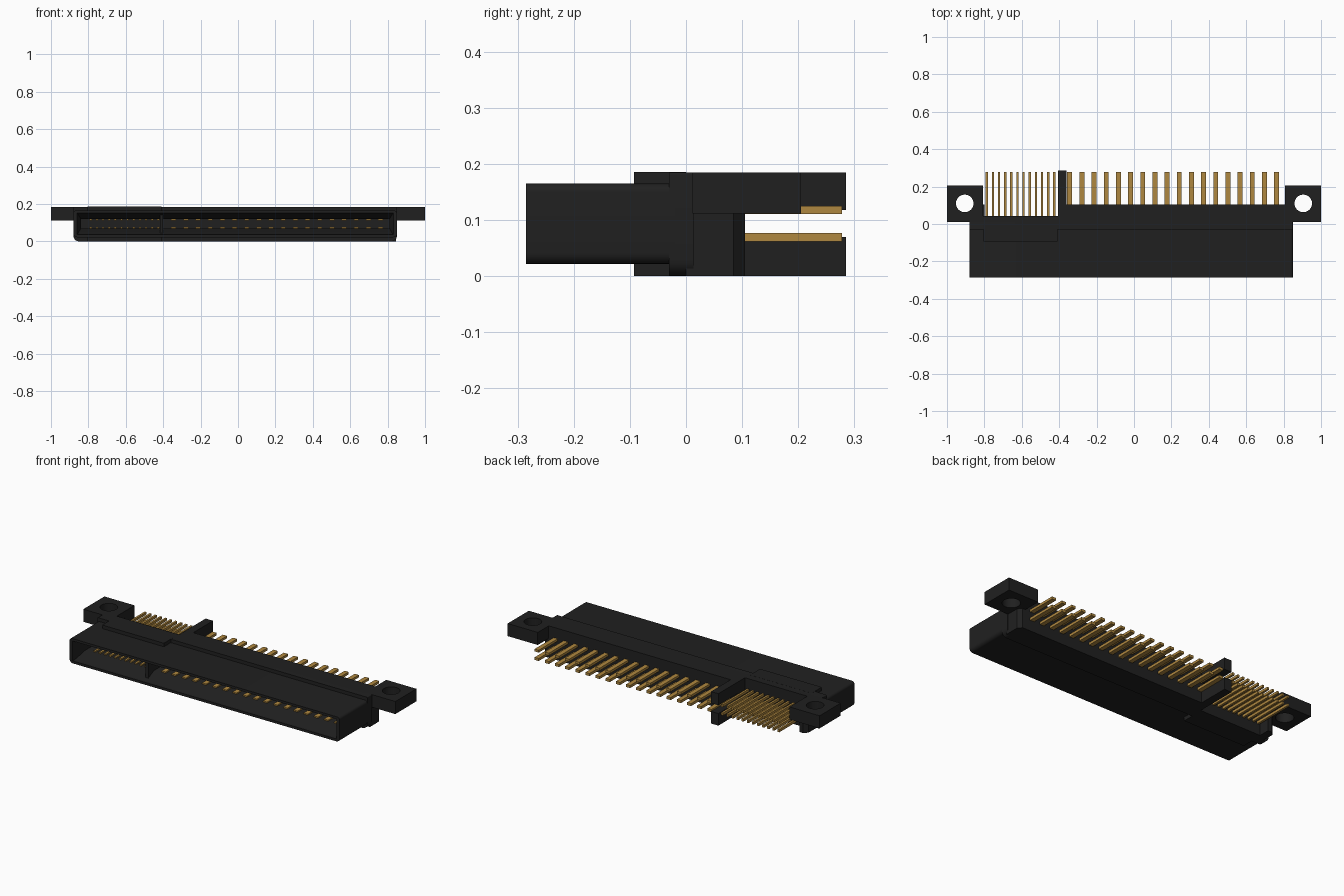
import bpy, bmesh, math

if "Cube" in bpy.data.objects:
    bpy.data.objects.remove(bpy.data.objects["Cube"])


def material(name, col):
    m = bpy.data.materials.new(name)
    m.diffuse_color = (*col, 1)
    m.use_nodes = True
    m.node_tree.nodes["Principled BSDF"].inputs["Base Color"].default_value = m.diffuse_color
    return m


BLACK = material("black plastic", (0.0145, 0.0145, 0.0145))
GOLD = material("gold contact", (0.43, 0.245, 0.05))


def finish(name, bm, mat):
    bmesh.ops.recalc_face_normals(bm, faces=bm.faces)
    me = bpy.data.meshes.new(name)
    bm.to_mesh(me)
    bm.free()
    me.materials.append(mat)
    ob = bpy.data.objects.new(name, me)
    bpy.context.collection.objects.link(ob)
    return ob


def add_box(bm, x0, x1, y0, y1, z0, z1):
    v = [bm.verts.new((x, y, z)) for x in (x0, x1) for y in (y0, y1) for z in (z0, z1)]
    for f in ((0, 1, 3, 2), (4, 6, 7, 5), (0, 4, 5, 1), (2, 3, 7, 6), (0, 2, 6, 4), (1, 5, 7, 3)):
        bm.faces.new([v[i] for i in f])


def boxes(name, mat, *dims):
    bm = bmesh.new()
    for d in dims:
        add_box(bm, *d)
    return finish(name, bm, mat)


def loft(name, mat, rings):
    bm = bmesh.new()
    vs = [[bm.verts.new(p) for p in r] for r in rings]
    n = len(vs[0])
    for a, b in zip(vs, vs[1:]):
        for i in range(n):
            bm.faces.new((a[i], a[(i + 1) % n], b[(i + 1) % n], b[i]))
    bm.faces.new(vs[0])
    bm.faces.new(vs[-1])
    return finish(name, bm, mat)


def round_ring(y, x0, x1, z0, z1, rb, rt):
    """Rectangle in XZ with separately rounded bottom and top corners."""
    pts = []
    for cx, cz, r, a0 in ((x1, z0, rb, -90), (x1, z1, rt, 0), (x0, z1, rt, 90), (x0, z0, rb, 180)):
        ox = cx - r if cx == x1 else cx + r
        oz = cz + r if cz == z0 else cz - r
        for k in range(6):
            a = math.radians(a0 + 18 * k)
            pts.append((ox + r * math.cos(a), y, oz + r * math.sin(a)))
    return pts


def rect_ring(y, x0, x1, z0, z1):
    return [(x0, y, z0), (x1, y, z0), (x1, y, z1), (x0, y, z1)]


def cut(ob, cutter):
    m = ob.modifiers.new("cut", 'BOOLEAN')
    m.operation, m.object, m.solver = 'DIFFERENCE', cutter, 'EXACT'
    bpy.context.view_layer.objects.active = ob
    bpy.ops.object.modifier_apply(modifier=m.name)
    bpy.data.objects.remove(cutter)


def smooth(ob):
    bpy.ops.object.select_all(action='DESELECT')
    ob.select_set(True)
    bpy.context.view_layer.objects.active = ob
    bpy.ops.object.shade_smooth_by_angle(angle=math.radians(30))


# Front shell with funnel-shaped card slot
shell = loft("front_shell", BLACK, [round_ring(y, -0.88, 0.85, 0.022, 0.165, 0.02, 0.015)
                                    for y in (-0.285, -0.02)])
cut(shell, loft("slot_cutter", BLACK, [
    rect_ring(-0.30, -0.862, 0.832, 0.034, 0.153),
    rect_ring(-0.26, -0.857, 0.827, 0.04, 0.148),
    rect_ring(-0.20, -0.84, 0.81, 0.07, 0.119),
    rect_ring(-0.035, -0.84, 0.81, 0.07, 0.119)]))
smooth(shell)
boxes("slot_key", BLACK, (-0.418, -0.4, -0.25, -0.03, 0.045, 0.142))

# Collar behind the shell, rounded at the bottom
collar = loft("collar", BLACK, [round_ring(y, -0.88, 0.85, 0, 0.185, 0.03, 0.004)
                                for y in (-0.03, 0.013)])
smooth(collar)

# Raised pads over and under the signal contacts
boxes("signal_pads", BLACK, (-0.805, -0.41, -0.093, 0.0, 0.16, 0.1855),
      (-0.805, -0.41, -0.093, 0.0, 0, 0.027))

# Rear blocks: deep behind power contacts, shallow behind signal contacts
boxes("rear_blocks", BLACK, (-0.38, 0.81, 0.0, 0.105, 0, 0.185),
      (-0.82, -0.38, 0.0, 0.042, 0, 0.185))

# Slotted divider between the two groups
boxes("divider", BLACK, (-0.407, -0.36, 0.03, 0.285, 0.118, 0.185),
      (-0.407, -0.36, 0.03, 0.285, 0, 0.07),
      (-0.407, -0.36, 0.03, 0.105, 0.07, 0.118))

for side, label in ((-1, "left"), (1, "right")):
    # Chamfered neck below the ear
    outline = [(0.80, 0.0), (0.845, 0.0), (0.845, 0.085), (0.825, 0.105), (0.80, 0.105)]
    loft(label + "_neck", BLACK, [[(side * x, y, z) for x, y in outline] for z in (0, 0.15)])
    # Mounting ear with screw hole
    ear = boxes(label + "_ear", BLACK,
                tuple(sorted((side * 0.807, side * 1.0))) + (0.012, 0.205, 0.112, 0.185))
    circle = [(side * 0.905 + 0.047 * math.cos(t * math.tau / 32),
               0.11 + 0.047 * math.sin(t * math.tau / 32)) for t in range(32)]
    cut(ear, loft("hole_cutter", BLACK, [[(x, y, z) for x, y in circle] for z in (0.05, 0.25)]))
    smooth(ear)

# Two rows of contacts running through the housing
ROWS = ((0.062, 0.077), (0.111, 0.125))
for name, x0, pitch, count, w in (("power_contacts", -0.344, 0.0651, 18, 0.026),
                                  ("signal_contacts", -0.787, 0.0328, 12, 0.012)):
    boxes(name, GOLD, *[(x0 + i * pitch - w / 2, x0 + i * pitch + w / 2, -0.19, 0.278, a, b)
                        for i in range(count) for a, b in ROWS])
